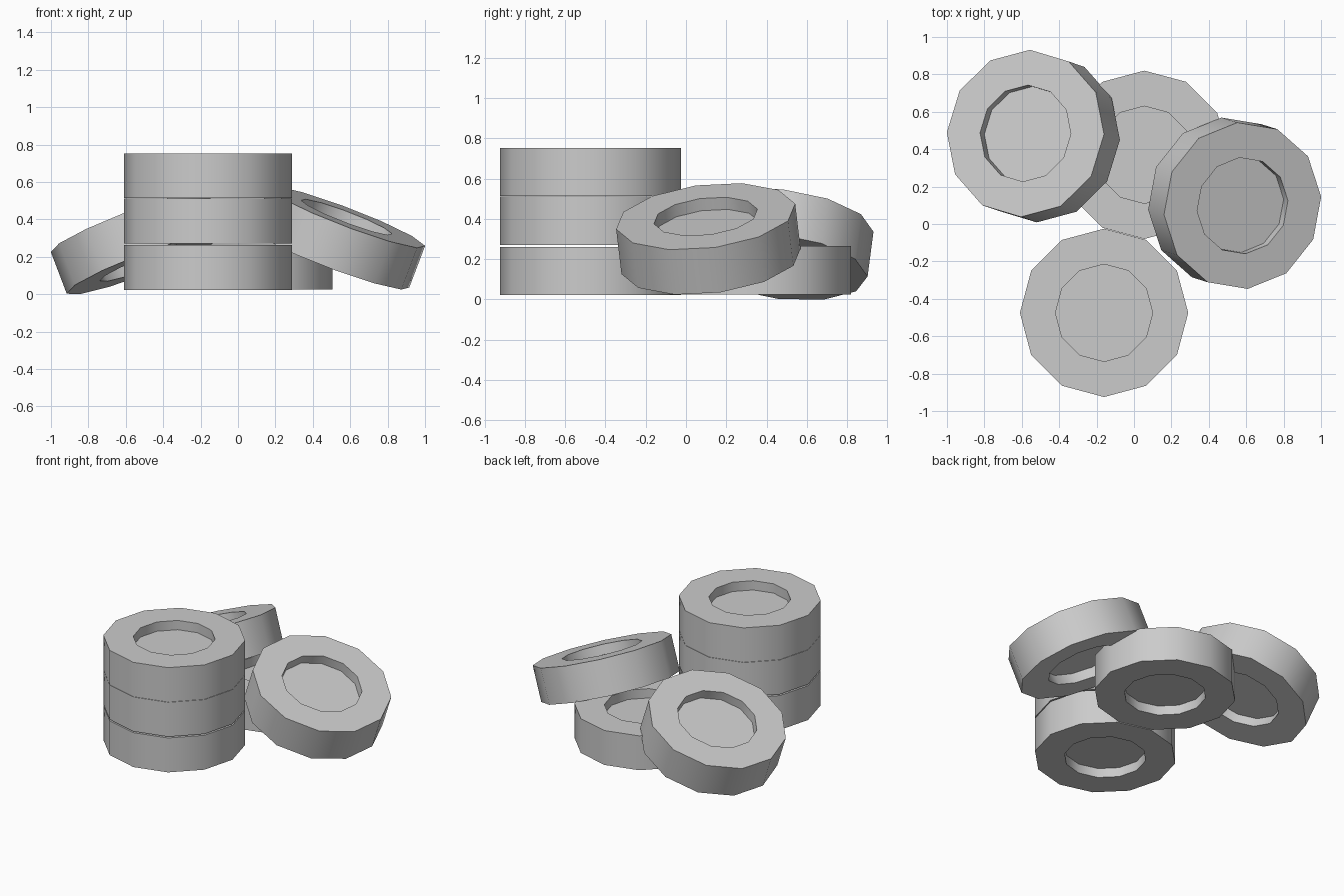
import bpy, bmesh, math
from mathutils import Matrix, Vector

if "Cube" in bpy.data.objects:
    bpy.data.objects.remove(bpy.data.objects["Cube"])

SIDES, R, HOLE, H, DEPTH = 12, 0.45, 0.26, 0.24, 0.065

# one tire: 12-sided ring with a recessed disc on both faces
def tire_mesh():
    bm = bmesh.new()
    profile = [(HOLE, H/2 - DEPTH), (HOLE, H/2), (R, H/2),
               (R, -H/2), (HOLE, -H/2), (HOLE, DEPTH - H/2)]
    rings = []
    for r, z in profile:
        rings.append([bm.verts.new((r * math.cos(2 * math.pi * i / SIDES),
                                    r * math.sin(2 * math.pi * i / SIDES), z))
                      for i in range(SIDES)])
    for a, b in zip(rings, rings[1:]):
        for i in range(SIDES):
            j = (i + 1) % SIDES
            bm.faces.new((a[i], b[i], b[j], a[j]))
    bm.faces.new(rings[0])
    bm.faces.new(rings[-1][::-1])
    bmesh.ops.recalc_face_normals(bm, faces=bm.faces)
    mesh = bpy.data.meshes.new("tire")
    bm.to_mesh(mesh)
    bm.free()
    return mesh

# place a tire; x_dir and y_dir lie in its disc plane
def add_tire(name, centre, x_dir=(1, 0, 0), y_dir=(0, 1, 0)):
    x = Vector(x_dir).normalized()
    z = x.cross(Vector(y_dir)).normalized()
    y = z.cross(x)
    rot = Matrix((x, y, z)).transposed().to_4x4()
    ob = bpy.data.objects.new(name, tire_mesh())
    bpy.context.collection.objects.link(ob)
    ob.matrix_world = Matrix.Translation(centre) @ rot
    bpy.ops.object.select_all(action='DESELECT')
    ob.select_set(True)
    bpy.context.view_layer.objects.active = ob
    bpy.ops.object.shade_smooth_by_angle(angle=math.radians(40))

# front stack
for i, z in enumerate((0.142, 0.391, 0.633)):
    add_tire(f"stacked_tire_{i + 1}", (-0.16, -0.475, z))

# flat tire at the back and the two leaning on it
add_tire("flat_tire", (0.055, 0.37, 0.145))
add_tire("leaning_tire_left", (-0.538, 0.47, 0.275),
         (0.42, -0.005, 0.161), (0.0225, 0.445, -0.05))
add_tire("leaning_tire_right", (0.538, 0.111, 0.301),
         (0.42, 0.048, -0.154), (-0.0275, 0.4425, 0.063))
